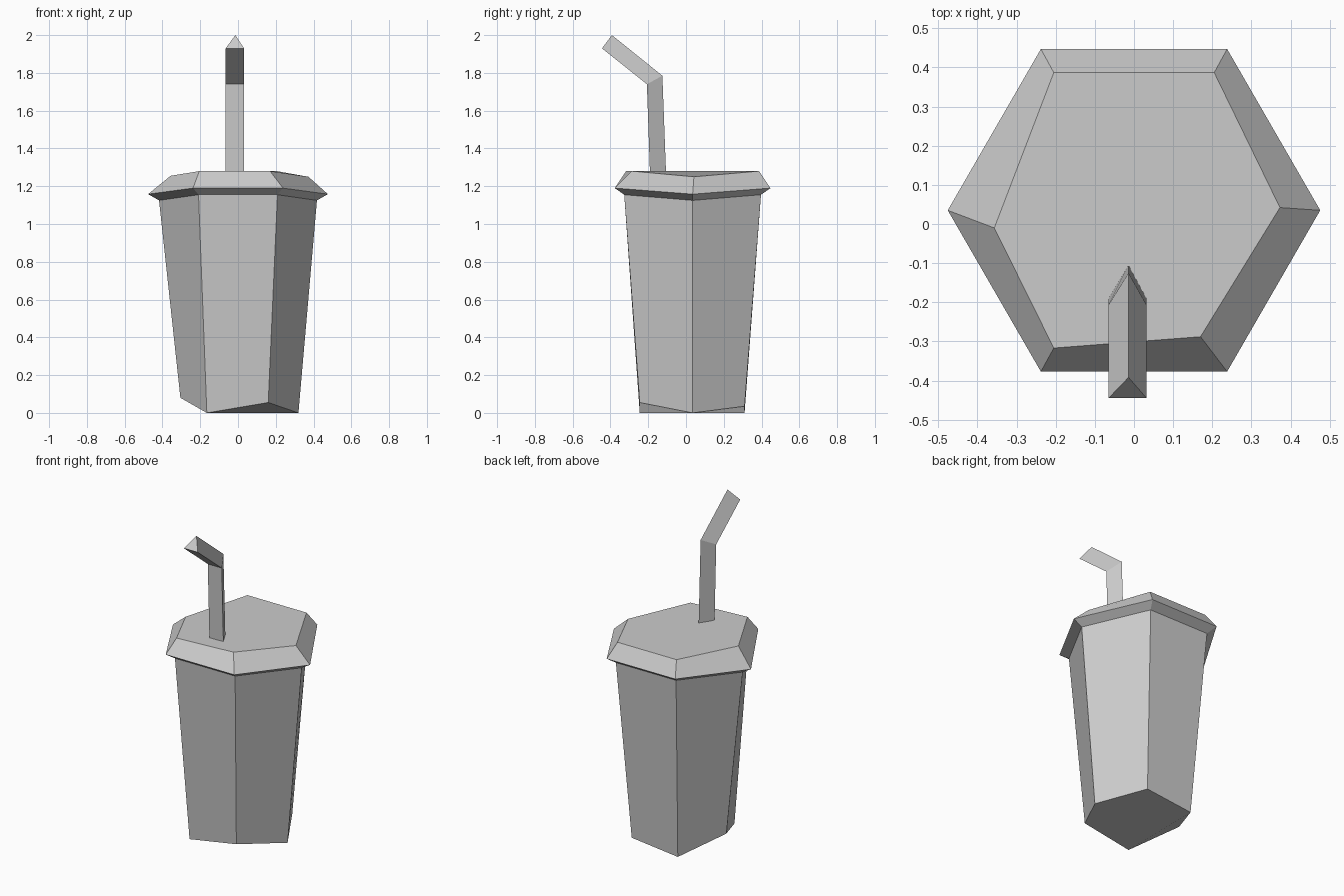
import bpy

if "Cube" in bpy.data.objects:
    bpy.data.objects.remove(bpy.data.objects["Cube"])


def loft(name, rings, cap_start=True, cap_end=True):
    """Skin a list of matching counter-clockwise rings, with optional end caps."""
    n = len(rings[0])
    verts = [p for ring in rings for p in ring]
    faces = []
    for r in range(len(rings) - 1):
        for i in range(n):
            j = (i + 1) % n
            faces.append((r * n + i, r * n + j, (r + 1) * n + j, (r + 1) * n + i))
    if cap_start:
        faces.append(tuple(reversed(range(n))))
    if cap_end:
        faces.append(tuple(range(len(verts) - n, len(verts))))
    mesh = bpy.data.meshes.new(name)
    mesh.from_pydata(verts, [], faces)
    mesh.update()
    obj = bpy.data.objects.new(name, mesh)
    bpy.context.collection.objects.link(obj)
    return obj


def hexagon(radius, z_side, z_edge):
    """Hexagon with its left and right corners at a different height."""
    h, w, cy = radius / 2, radius * 0.866, 0.035
    return [(radius, cy, z_side), (h, cy + w, z_edge), (-h, cy + w, z_edge),
            (-radius, cy, z_side), (-h, cy - w, z_edge), (h, cy - w, z_edge)]


# Cup: uneven hand-cut base, flaring up to the lid
base = [(0.32, 0.035, 0.0), (0.16, 0.31, 0.035), (-0.16, 0.31, 0.0),
        (-0.305, 0.035, 0.08), (-0.165, -0.245, 0.0), (0.16, -0.245, 0.055)]
neck = hexagon(0.418, 1.125, 1.155)
loft("cup", [base, neck], cap_end=False)

# Lid: overhanging rim and skewed top
rim = hexagon(0.476, 1.158, 1.19)
top = [(0.373, 0.042, 1.25), (0.205, 0.387, 1.28), (-0.205, 0.387, 1.28),
       (-0.357, -0.01, 1.255), (-0.205, -0.317, 1.28), (0.17, -0.288, 1.28)]
loft("lid", [neck, rim, top], cap_start=False)


def straw_ring(front_y, front_z, back_y, back_z):
    return [(-0.065, front_y, front_z), (0.032, front_y, front_z),
            (-0.014, back_y, back_z)]


# Straw: three-sided, bent toward the front
loft("straw", [straw_ring(-0.19, 1.25, -0.105, 1.25),
               straw_ring(-0.207, 1.74, -0.125, 1.785),
               straw_ring(-0.445, 1.93, -0.392, 2.0)])
